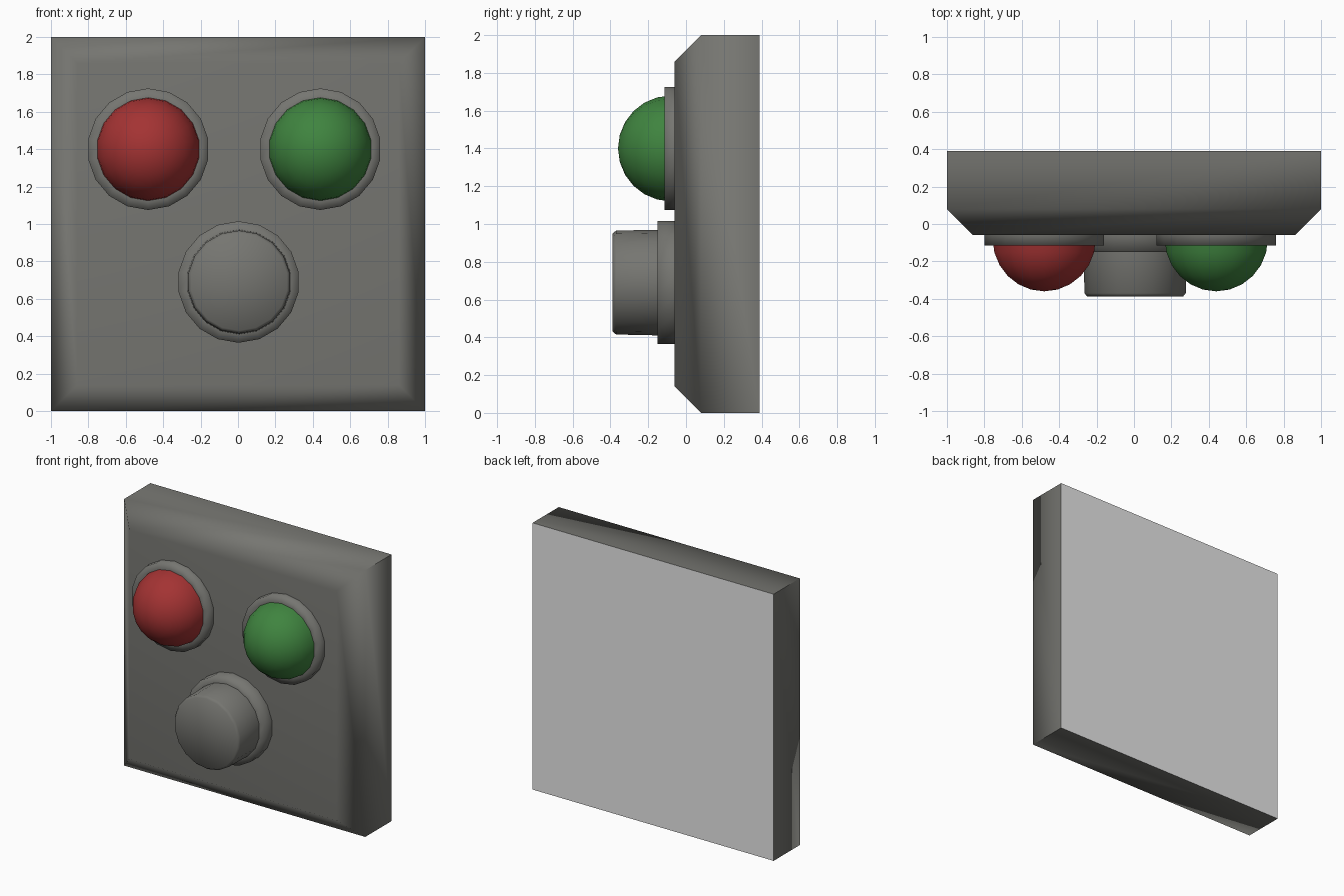
import bpy, bmesh, math
from mathutils import Matrix

if "Cube" in bpy.data.objects:
    bpy.data.objects.remove(bpy.data.objects["Cube"])


def material(name, rgb):
    m = bpy.data.materials.new(name)
    m.diffuse_color = (*rgb, 1)
    m.use_nodes = True
    m.node_tree.nodes["Principled BSDF"].inputs["Base Color"].default_value = m.diffuse_color
    return m


GREY = material("warm_grey", (0.18, 0.18, 0.165))
RED = material("red", (0.37, 0.033, 0.033))
GREEN = material("green", (0.05, 0.23, 0.05))
PALE = material("pale_back", (0.8, 0.8, 0.8))


def finish(name, bm, mats, angle):
    me = bpy.data.meshes.new(name)
    bm.to_mesh(me)
    bm.free()
    for m in mats:
        me.materials.append(m)
    for p in me.polygons:
        p.use_smooth = True
    me.set_sharp_from_angle(angle=math.radians(angle))
    ob = bpy.data.objects.new(name, me)
    bpy.context.collection.objects.link(ob)
    return ob


def lathe(name, cx, cz, profile, mat, angle=40, sides=18):
    """Revolve (radius, y) points, listed back to front, around the y axis."""
    bm = bmesh.new()
    rings = []
    for r, y in profile:
        rings.append([bm.verts.new((cx + r * math.sin(2 * math.pi * j / sides), y,
                                    cz + r * math.cos(2 * math.pi * j / sides)))
                      for j in range(sides)])
    for a, b in zip(rings, rings[1:]):
        for j in range(sides):
            k = (j + 1) % sides
            bm.faces.new((a[j], b[j], b[k], a[k]))
    bmesh.ops.remove_doubles(bm, verts=bm.verts[:], dist=1e-5)
    return finish(name, bm, [mat], angle)


# Back plate with a chamfered front rim and pale rear face
FRONT, BACK = -0.06, 0.39
bm = bmesh.new()
bmesh.ops.create_cube(bm, size=1, matrix=Matrix.Translation((0, (FRONT + BACK) / 2, 1))
                      @ Matrix.Diagonal((2, BACK - FRONT, 2, 1)))
rim = [e for e in bm.edges if all(v.co.y < 0 for v in e.verts)]
bmesh.ops.bevel(bm, geom=rim, offset=0.14, segments=1, affect='EDGES')
bm.normal_update()
for f in bm.faces:
    f.material_index = 1 if f.normal.y > 0.9 else 0
plate = finish("back_plate", bm, [GREY, PALE], 65)
wn = plate.modifiers.new("even_shading", 'WEIGHTED_NORMAL')
wn.keep_sharp = True

# Two indicator lamps: collar and dome
for side, cx, mat in (("red", -0.48, RED), ("green", 0.44, GREEN)):
    lathe(side + "_lamp_collar", cx, 1.40,
          [(0.325, -0.05), (0.325, -0.115), (0.27, -0.115)], GREY, 100)
    dome = [(0.28 * math.cos(math.radians(t)), -0.08 - 0.28 * math.sin(math.radians(t)))
            for t in range(0, 90, 15)] + [(0, -0.36)]
    lathe(side + "_lamp_dome", cx, 1.40, dome, mat)

# Push button with its collar
lathe("button_collar", 0.003, 0.69,
      [(0.325, -0.05), (0.325, -0.15), (0.265, -0.15)], GREY, 100)
lathe("button", 0.006, 0.69,
      [(0.28, -0.13), (0.275, -0.37), (0.26, -0.388), (0, -0.388)], GREY, 60)
